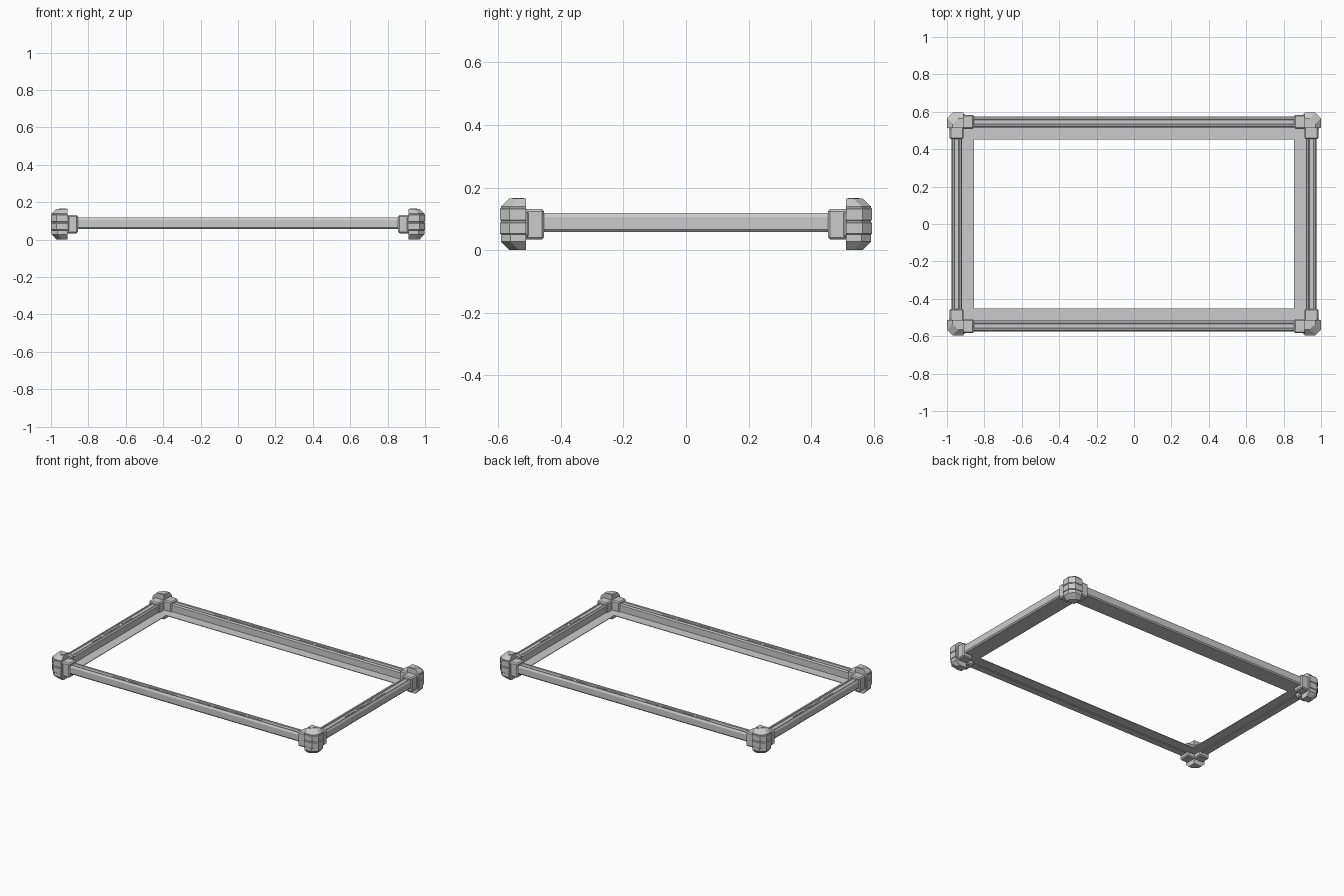
import bpy, bmesh
from mathutils import Vector

if "Cube" in bpy.data.objects:
    bpy.data.objects.remove(bpy.data.objects["Cube"])

def make(name, bm):
    bmesh.ops.recalc_face_normals(bm, faces=bm.faces[:])
    me = bpy.data.meshes.new(name)
    bm.to_mesh(me)
    bm.free()
    ob = bpy.data.objects.new(name, me)
    bpy.context.collection.objects.link(ob)
    return ob

def loft(bm, rings):
    """Skin closed rings of equal length and cap both ends."""
    vs = [[bm.verts.new(p) for p in r] for r in rings]
    n = len(vs[0])
    for a, b in zip(vs, vs[1:]):
        for i in range(n):
            j = (i + 1) % n
            bm.faces.new((a[i], a[j], b[j], b[i]))
    bm.faces.new(vs[0][::-1])
    bm.faces.new(vs[-1])

def box(bm, lo, hi, bevel=0.0):
    r = bmesh.ops.create_cube(bm, size=1)
    for v in r['verts']:
        v.co = Vector([lo[i] + (v.co[i] + .5) * (hi[i] - lo[i]) for i in range(3)])
    if bevel:
        edges = list({e for v in r['verts'] for e in v.link_edges})
        bmesh.ops.bevel(bm, geom=edges, offset=bevel, segments=1, affect='EDGES')

# rail cross-section: (outward offset, z), chamfered with a shallow top channel
PROFILE = [(-.024, .058), (.022, .058), (.029, .066), (.029, .106), (.022, .118),
           (.014, .118), (.011, .114), (-.011, .114), (-.014, .118),
           (-.022, .118), (-.029, .110), (-.029, .066)]

def rail(name, half, centre, along_x, s, motifs):
    def P(t, u, z):
        w = s * (centre + u)
        return (t, w, z) if along_x else (w, t, z)
    bm = bmesh.new()
    loft(bm, [[P(t, u, z) for u, z in PROFILE] for t in (-half, half)])
    # slim engraved-looking inlay strips and diamonds in the channel
    for m, length in motifs:
        pts = [(m - length, 0), (m, .008), (m + length, 0), (m, -.008)]
        loft(bm, [[P(t, u, z) for t, u in pts] for z in (.113, .1165)])
        for k in (-1, 1):
            a = m + k * (length + .07)
            pts = [(a - .05, -.005), (a + .05, -.005), (a + .05, .005), (a - .05, .005)]
            loft(bm, [[P(t, u, z) for t, u in pts] for z in (.113, .116)])
    make(name, bm)

for s, a, b in ((-1, "front", "left"), (1, "back", "right")):
    rail(a + "_rail", .93, .546, True, s, [(-.32, .12), (.32, .12)])
    rail(b + "_rail", .53, .948, False, s, [(0, .09)])

# flat inner ledge running round the opening
bm = bmesh.new()
outer, inner = (.945, .545), (.855, .452)
SIGNS = [(-1, -1), (1, -1), (1, 1), (-1, 1)]
rings = [[bm.verts.new((sx * d[0], sy * d[1], z)) for sx, sy in SIGNS]
         for d, z in ((outer, .062), (inner, .062), (inner, .066), (outer, .066))]
for k in range(4):
    r, q = rings[k], rings[(k + 1) % 4]
    for i in range(4):
        j = (i + 1) % 4
        bm.faces.new((r[i], r[j], q[j], q[i]))
make("inner_ledge", bm)

def post_ring(z, inset, grow=0.0, c=.03):
    """Square post plan with its outer corner cut off, for the +x +y corner."""
    x0, y0 = .912, .512
    x1, y1 = .996 + grow - inset, .591 + grow - inset
    return [(x0, y0, z), (x1, y0, z), (x1, y1 - c, z), (x1 - c, y1, z), (x0, y1, z)]

def corner(name, sx, sy):
    bm = bmesh.new()
    # chamfered post
    loft(bm, [post_ring(.003, .026), post_ring(.03, 0),
              post_ring(.143, 0), post_ring(.168, .026)])
    # two raised bands
    for lo, hi in ((.053, .093), (.097, .138)):
        loft(bm, [post_ring(lo, 0), post_ring(lo + .003, 0, .004),
                  post_ring(hi - .003, 0, .004), post_ring(hi, 0)])
    # raised cap plate
    loft(bm, [[(x - (x - .93) * .3, y - (y - .53) * .3, z)
               for x, y, _ in post_ring(0, .026)] for z in (.165, .17)])
    # sleeves gripping the rails
    box(bm, (.856, .509, .037), (.93, .584, .134), .007)
    box(bm, (.911, .454, .037), (.986, .53, .134), .007)
    # collars where sleeve meets post
    box(bm, (.904, .513, .045), (.93, .588, .126), .004)
    box(bm, (.915, .504, .045), (.99, .53, .126), .004)
    for v in bm.verts:
        v.co.x *= sx
        v.co.y *= sy
        v.co.z -= .003
    make(name, bm)

for sx, nx in ((-1, "left"), (1, "right")):
    for sy, ny in ((-1, "front"), (1, "back")):
        corner(f"{ny}_{nx}_corner", sx, sy)
